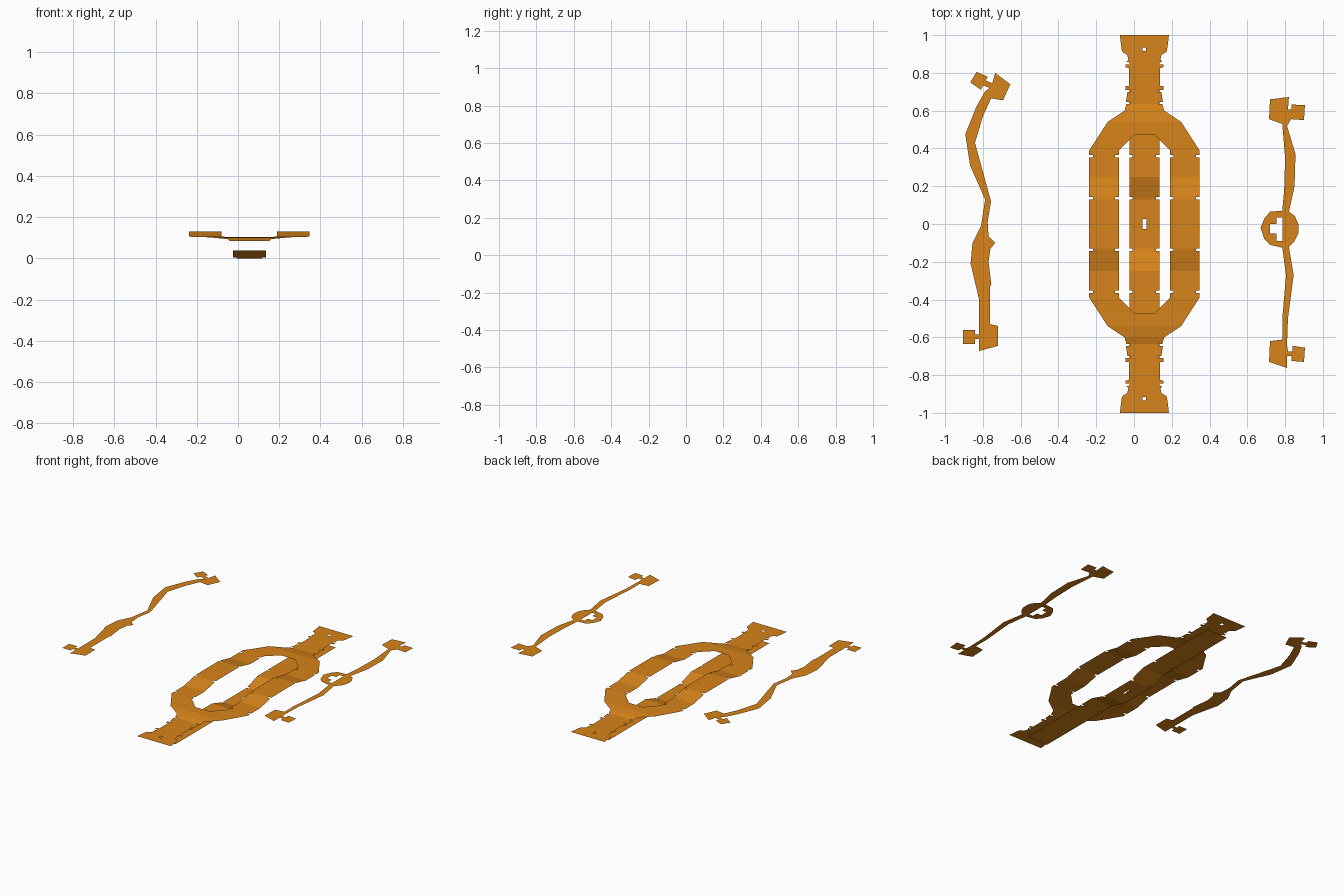
import bpy, bmesh

CX = 0.055      # centre line of the main course
Z_SIDE = 0.334  # height of the two side paths
Z_END = 0.083   # height of the end pads

mat = bpy.data.materials.new("orange")
mat.diffuse_color = (0.68, 0.23, 0.01, 1)


def sheet(name, polys):
    """Thin open surface from 3D polygons, all facing up."""
    bm = bmesh.new()
    for poly in polys:
        bm.faces.new([bm.verts.new(p) for p in poly])
    bmesh.ops.triangulate(bm, faces=[f for f in bm.faces if len(f.verts) > 4])
    bmesh.ops.remove_doubles(bm, verts=bm.verts, dist=0.0005)
    bm.normal_update()
    for f in bm.faces:
        if f.normal.z < 0:
            f.normal_flip()
    me = bpy.data.meshes.new(name)
    bm.to_mesh(me)
    bm.free()
    me.materials.append(mat)
    ob = bpy.data.objects.new(name, me)
    bpy.context.collection.objects.link(ob)


def course(name, rows):
    """Rows of (y, inner, outer, z), mirrored to all four quarters."""
    polys = []
    for (y0, a0, b0, z0), (y1, a1, b1, z1) in zip(rows, rows[1:]):
        if y1 - y0 < 1e-6:
            continue
        for sx in (1, -1):
            for sy in (1, -1):
                polys.append([(CX + sx * a0, sy * y0, z0), (CX + sx * b0, sy * y0, z0),
                              (CX + sx * b1, sy * y1, z1), (CX + sx * a1, sy * y1, z1)])
    sheet(name, polys)


def flat(name, outlines):
    sheet(name, [[(x, y, Z_SIDE) for x, y in o] for o in outlines])


# Upper loop: two raised lanes that close into an arch
course("upper_loop", [
    (0, .135, .292, .131), (.13, .135, .292, .131),
    (.13, .155, .272, .131), (.142, .155, .272, .129),
    (.142, .135, .292, .129), (.25, .135, .292, .105), (.352, .135, .292, .105),
    (.352, .155, .272, .105), (.364, .155, .272, .105),
    (.364, .135, .292, .105), (.39, .135, .292, .105),
    (.47, .055, .24, .103), (.47, 0, .24, .103),
    (.54, 0, .195, .102), (.60, 0, .105, .093), (.635, 0, .095, Z_END)])

# Upper necks and flared end pads, with a small hole in each pad
course("end_pads", [(y, a, b, Z_END) for y, a, b in [
    (.635, 0, .075), (.645, 0, .075), (.645, 0, .098), (.698, 0, .09),
    (.698, 0, .075), (.71, 0, .075), (.71, 0, .10), (.73, 0, .10),
    (.73, 0, .082), (.825, 0, .082), (.83, 0, .10), (.845, 0, .10),
    (.845, 0, .08), (.857, 0, .08), (.857, 0, .095), (.87, 0, .085),
    (.895, 0, .09), (.91, 0, .115), (.915, 0, .118), (.915, .009, .118),
    (.935, .009, .122), (.935, 0, .122), (1, 0, .13)]])

# Lower lane: dips in the middle and runs under the arches
course("lower_lane", [
    (0, .011, .08, 0), (.027, .011, .08, 0), (.027, 0, .08, 0), (.13, 0, .08, 0),
    (.13, 0, .062, 0), (.142, 0, .062, .003),
    (.142, 0, .08, .003), (.25, 0, .08, .037), (.352, 0, .08, .037),
    (.352, 0, .062, .037), (.364, 0, .062, .037),
    (.364, 0, .08, .037), (.88, 0, .08, .037)])

# Left side path: winding strip with a pad and tab at each end
flat("left_path", [[
    (-.735, .80), (-.655, .74), (-.693, .655), (-.757, .665), (-.80, .57),
    (-.842, .43), (-.757, .12), (-.775, .01), (-.77, -.065), (-.735, -.10),
    (-.76, -.13), (-.77, -.20), (-.755, -.32), (-.762, -.33), (-.762, -.53),
    (-.72, -.54), (-.72, -.645), (-.82, -.672), (-.82, -.61), (-.842, -.61),
    (-.842, -.635), (-.905, -.635), (-.905, -.56), (-.842, -.56), (-.842, -.585),
    (-.82, -.585), (-.82, -.40), (-.865, -.21), (-.855, -.10), (-.81, -.01),
    (-.788, .13), (-.868, .31), (-.893, .475), (-.835, .62), (-.79, .70),
    (-.765, .72), (-.80, .735), (-.81, .71), (-.867, .75), (-.833, .805),
    (-.775, .78), (-.785, .76), (-.75, .745)]])

# Right side path: middle ring with a notched opening, and two arms
flat("right_path_ring", [
    [(.785, .07), (.72, .065), (.69, .03), (.67, -.02), (.69, -.08), (.72, -.11),
     (.785, -.125), (.785, -.09), (.755, -.09), (.755, -.05), (.72, -.05), (.72, 0),
     (.755, 0), (.755, .035), (.785, .035)],
    [(.785, .07), (.785, .035), (.815, .035), (.815, -.09), (.785, -.09),
     (.785, -.125), (.82, -.12), (.85, -.09), (.87, -.05), (.87, 0), (.85, .045),
     (.82, .065)]])
flat("right_path_back_arm", [[
    (.785, .07), (.82, .065), (.85, .20), (.855, .37), (.81, .52), (.81, .585),
    (.835, .585), (.832, .555), (.9, .55), (.905, .63), (.835, .632), (.835, .605),
    (.815, .605), (.82, .672), (.72, .66), (.715, .555), (.785, .53), (.80, .35),
    (.795, .18)]])
flat("right_path_front_arm", [[
    (.785, -.125), (.82, -.12), (.845, -.27), (.815, -.50), (.81, -.64), (.815, -.675),
    (.84, -.675), (.84, -.645), (.905, -.655), (.9, -.73), (.835, -.725),
    (.835, -.70), (.81, -.70), (.81, -.762), (.715, -.73), (.72, -.62),
    (.785, -.612), (.785, -.50), (.805, -.27)]])
